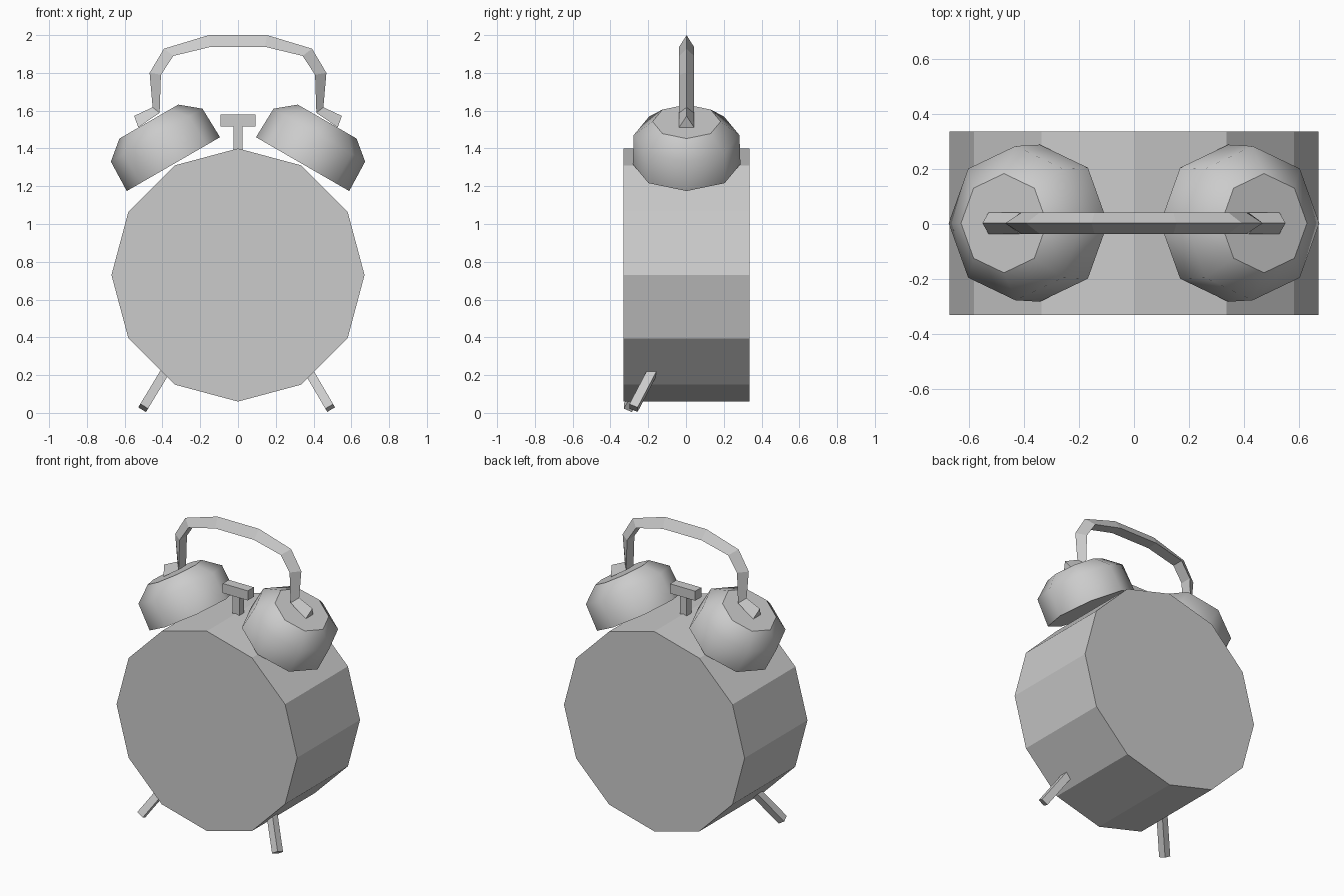
import bpy, bmesh, math
from mathutils import Matrix, Vector

if "Cube" in bpy.data.objects:
    bpy.data.objects.remove(bpy.data.objects["Cube"])

Y0 = 0.003  # depth centre of the clock


def add_mesh(name, verts, faces):
    mesh = bpy.data.meshes.new(name)
    mesh.from_pydata(verts, [], faces)
    bm = bmesh.new()
    bm.from_mesh(mesh)
    bmesh.ops.recalc_face_normals(bm, faces=bm.faces)
    bm.to_mesh(mesh)
    bm.free()
    obj = bpy.data.objects.new(name, mesh)
    bpy.context.collection.objects.link(obj)
    return obj


def loft(name, rings):
    """Skin equal-sized rings of points and cap both ends."""
    n = len(rings[0])
    verts = [p for ring in rings for p in ring]
    faces = [(i * n + j, i * n + (j + 1) % n, (i + 1) * n + (j + 1) % n, (i + 1) * n + j)
             for i in range(len(rings) - 1) for j in range(n)]
    faces += [tuple(range(n)), tuple(range(len(verts) - n, len(verts)))]
    return add_mesh(name, verts, faces)


def circle(r, h, n):
    return [Vector((r * math.cos(2 * math.pi * k / n), r * math.sin(2 * math.pi * k / n), h))
            for k in range(n)]


def square_bar(name, a, b, w, d):
    """Box-section bar running from a to b."""
    a, b = Vector(a), Vector(b)
    axis = (b - a).normalized()
    side = Vector((0, 1, 0)).cross(axis).normalized()
    depth = axis.cross(side)
    offs = [side * (sx * w / 2) + depth * (sy * d / 2)
            for sx, sy in ((-1, -1), (1, -1), (1, 1), (-1, 1))]
    return loft(name, [[p + o for o in offs] for p in (a, b)])


# Clock body: twelve-sided drum lying along y
to_y = Matrix.Translation((0, Y0, 0.73)) @ Matrix.Rotation(math.pi / 2, 4, 'X')
loft("clock_body", [[to_y @ p for p in circle(0.67, h, 12)] for h in (-0.333, 0.333)])

# Bells: octagonal domes tilted outward
for side, s in (("left", -1), ("right", 1)):
    tilt = Matrix.Translation((s * 0.342, Y0, 1.317)) @ Matrix.Rotation(s * math.radians(30), 4, 'Y')
    profile = ((0.285, 0), (0.28, 0.177), (0.18, 0.26))
    bell = loft(side + "_bell", [[tilt @ p for p in circle(r, h, 8)] for r, h in profile])
    for face in bell.data.polygons:
        face.use_smooth = len(face.vertices) == 4

# Handle: triangular section with the ridge facing outward
outer = [(-0.55, 1.572), (-0.452, 1.618), (-0.468, 1.80), (-0.392, 1.928), (-0.154, 2.0)]
inner = [(-0.528, 1.512), (-0.415, 1.588), (-0.408, 1.79), (-0.342, 1.89), (-0.143, 1.938)]
half = list(zip(outer, inner))
path = half + [((-o[0], o[1]), (-i[0], i[1])) for o, i in reversed(half)]
loft("handle", [[(o[0], Y0, o[1]), (i[0], Y0 + 0.039, i[1]), (i[0], Y0 - 0.039, i[1])]
                for o, i in path])

# Striker between the bells
square_bar("striker_stem", (0, Y0, 1.37), (0, Y0, 1.525), 0.05, 0.05)
square_bar("striker_head", (-0.093, Y0, 1.548), (0.093, Y0, 1.548), 0.064, 0.064)

# Splayed front legs
square_bar("left_leg", (-0.502, -0.308, 0.026), (-0.355, -0.165, 0.27), 0.048, 0.048)
square_bar("right_leg", (0.488, -0.278, 0.026), (0.345, -0.15, 0.27), 0.048, 0.048)
